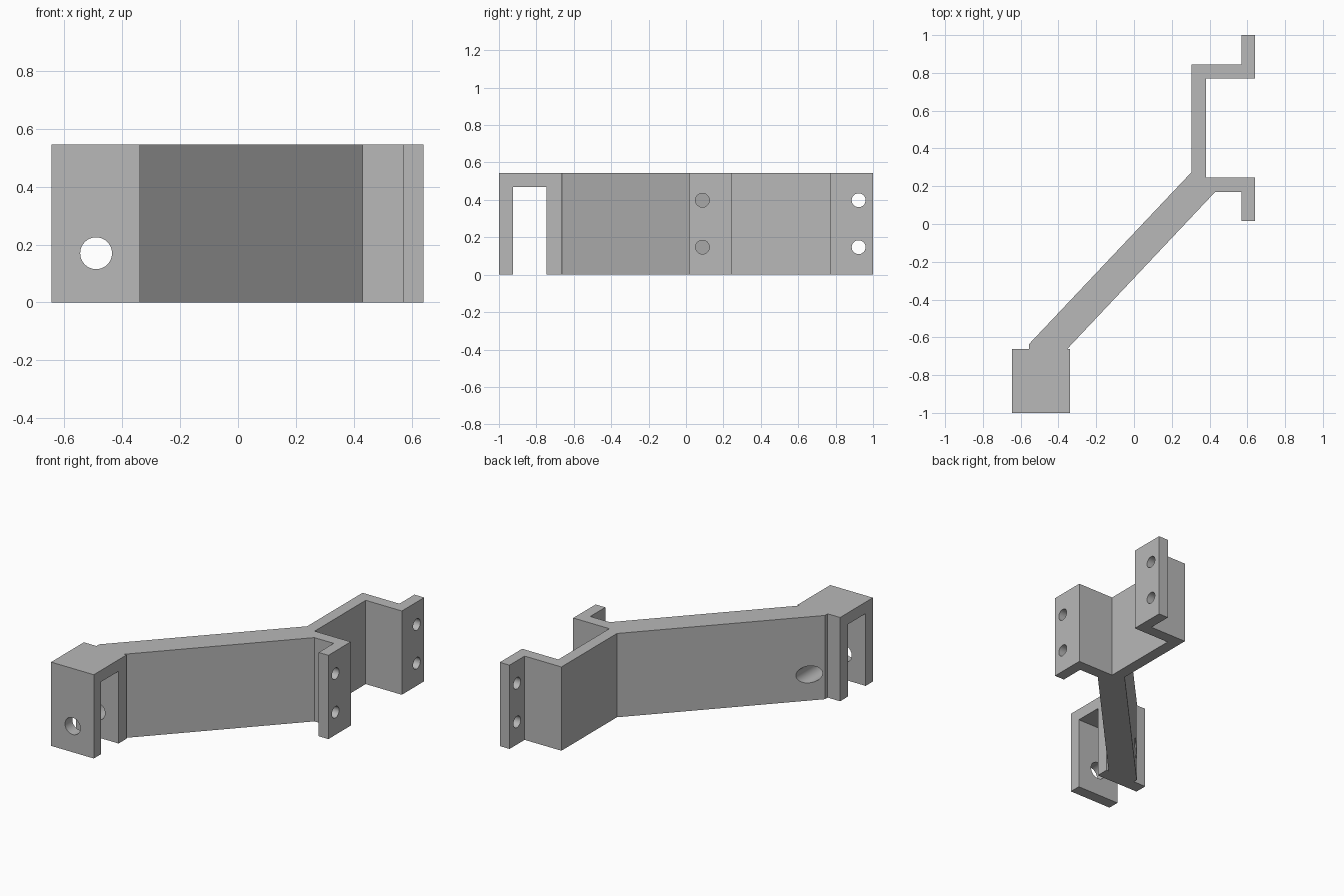
import bpy
import bmesh
import math

HEIGHT = 0.545

cube = bpy.data.objects.get("Cube")
if cube:
    bpy.data.objects.remove(cube, do_unlink=True)

grey = bpy.data.materials.new("plain grey")
grey.use_nodes = True
colour = (0.48, 0.48, 0.48, 1)
grey.diffuse_color = colour
grey.node_tree.nodes["Principled BSDF"].inputs["Base Color"].default_value = colour


def extrude_plan(name, outline, height):
    """Raise a plan outline from the ground into a solid."""
    bm = bmesh.new()
    base = bm.faces.new([bm.verts.new((x, y, 0)) for x, y in outline])
    raised = bmesh.ops.extrude_face_region(bm, geom=[base])["geom"]
    top = [v for v in raised if isinstance(v, bmesh.types.BMVert)]
    bmesh.ops.translate(bm, verts=top, vec=(0, 0, height))
    bmesh.ops.recalc_face_normals(bm, faces=bm.faces)
    mesh = bpy.data.meshes.new(name)
    bm.to_mesh(mesh)
    bm.free()
    obj = bpy.data.objects.new(name, mesh)
    bpy.context.collection.objects.link(obj)
    obj.data.materials.append(grey)
    return obj


def cut(target, cutter):
    """Subtract a helper solid, then remove the helper."""
    cutter.hide_render = True
    cutter.data.materials.append(grey)
    mod = target.modifiers.new("cut", "BOOLEAN")
    mod.operation = "DIFFERENCE"
    mod.solver = "EXACT"
    mod.object = cutter
    bpy.ops.object.select_all(action="DESELECT")
    target.select_set(True)
    bpy.context.view_layer.objects.active = target
    bpy.ops.object.modifier_apply(modifier=mod.name)
    bpy.data.objects.remove(cutter, do_unlink=True)


def hole(target, centre, radius, length, rotation):
    bpy.ops.mesh.primitive_cylinder_add(
        vertices=48, radius=radius, depth=length, location=centre, rotation=rotation)
    cut(target, bpy.context.object)


# Bracket plan: hook block, slanted arm, then the stepped mounting flanges
bracket = extrude_plan("bracket", [
    (-0.645, -1), (-0.338, -1), (-0.338, -0.663), (-0.355, -0.663),
    (0.43, 0.17), (0.57, 0.17), (0.57, 0.015), (0.64, 0.015),
    (0.64, 0.245), (0.38, 0.245), (0.38, 0.77), (0.64, 0.77),
    (0.64, 1), (0.57, 1), (0.57, 0.845), (0.305, 0.845),
    (0.305, 0.275), (-0.555, -0.635), (-0.555, -0.663), (-0.645, -0.663),
], HEIGHT)

# Slot open at the bottom of the hook block
bpy.ops.mesh.primitive_cube_add(size=1, location=(-0.49, -0.835, 0.17))
slot = bpy.context.object
slot.scale = (0.5, 0.18, 0.6)
bpy.context.view_layer.update()
cut(bracket, slot)

# Pin hole through both hook walls and the root of the arm
hole(bracket, (-0.49, -0.75, 0.17), 0.055, 0.8, (math.pi / 2, 0, 0))

# Two screw holes in each mounting flange
for y in (0.088, 0.923):
    for z in (0.147, 0.398):
        hole(bracket, (0.605, y, z), 0.037, 0.2, (0, math.pi / 2, 0))

bracket.select_set(True)
bpy.context.view_layer.objects.active = bracket
bpy.ops.object.shade_smooth_by_angle(angle=math.radians(30))
